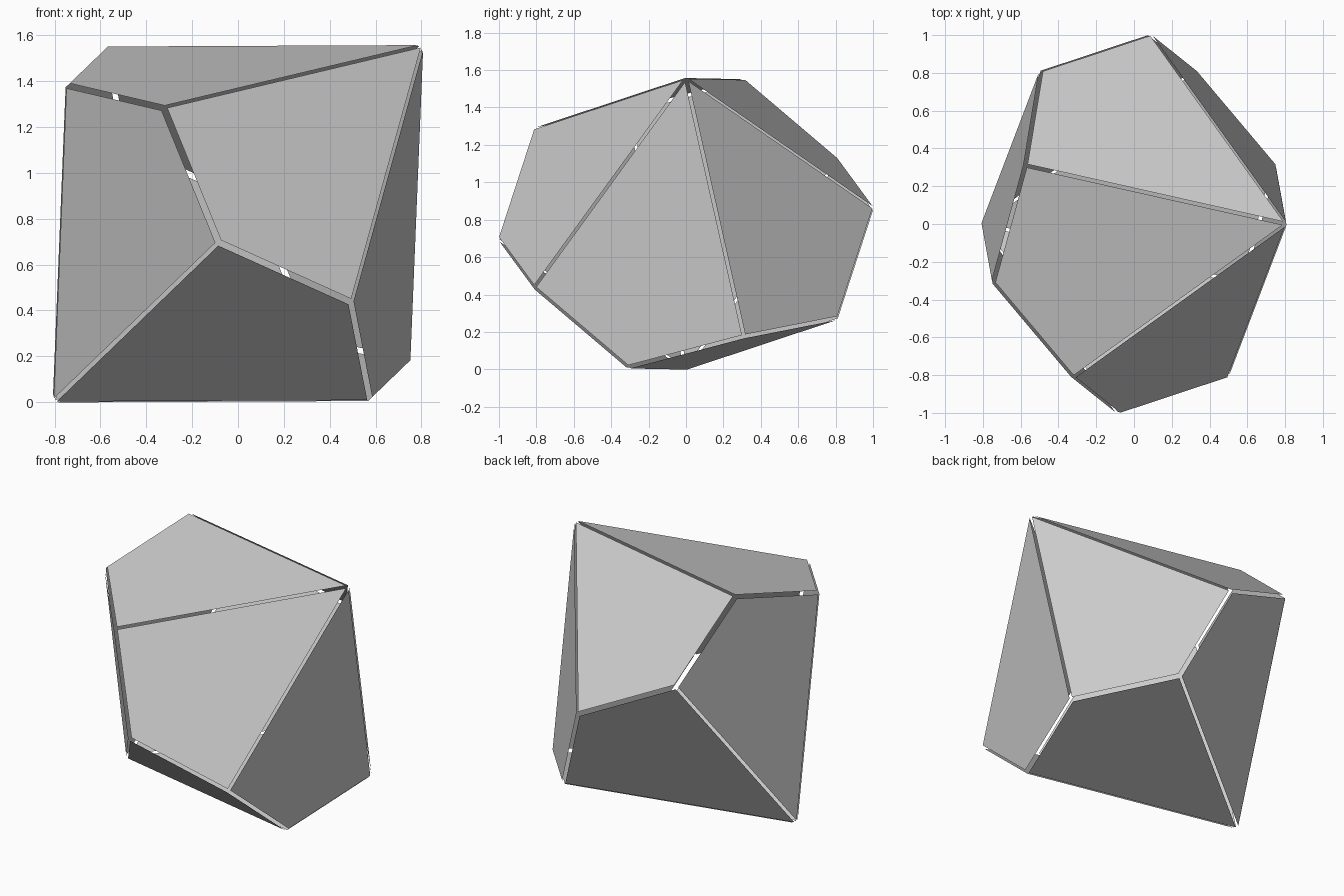
import bpy
from math import radians, sin, cos
from mathutils import Vector

if "Cube" in bpy.data.objects:
    bpy.data.objects.remove(bpy.data.objects["Cube"])

TILT = radians(43.96)        # elevation of the long axis
APEX, RADIUS = 1.095, 0.984  # ten-sided trapezohedron
RISE = APEX * (1 - cos(radians(36))) / (1 + cos(radians(36)))  # keeps kites flat
GAP = 0.02                   # outward shift of each panel
CENTRE = Vector((0, 0, 0.778))

axis = Vector((cos(TILT), 0, sin(TILT)))
up = Vector((-sin(TILT), 0, cos(TILT)))
side = Vector((0, 1, 0))


def ring_point(i):
    """Zigzag belt: even points lean to the upper tip, odd to the lower."""
    a = radians(18 + 36 * i)
    lean = RISE if i % 2 == 0 else -RISE
    return axis * lean + (up * cos(a) + side * sin(a)) * RADIUS


# Thin kite panels, pushed apart so slits open along every edge
for i in range(10):
    tip = axis * (APEX if i % 2 else -APEX)
    kite = [tip, ring_point(i - 1), ring_point(i), ring_point(i + 1)]
    normal = (kite[2] - kite[0]).cross(kite[3] - kite[1]).normalized()
    if normal.dot(kite[2]) < 0:
        normal.negate()
        kite.reverse()
    verts = [CENTRE + p + normal * GAP for p in kite]
    mesh = bpy.data.meshes.new(f"kite_panel_{i + 1}")
    mesh.from_pydata(verts, [], [(0, 1, 2, 3)])
    mesh.update()
    panel = bpy.data.objects.new(f"kite_panel_{i + 1}", mesh)
    bpy.context.collection.objects.link(panel)
